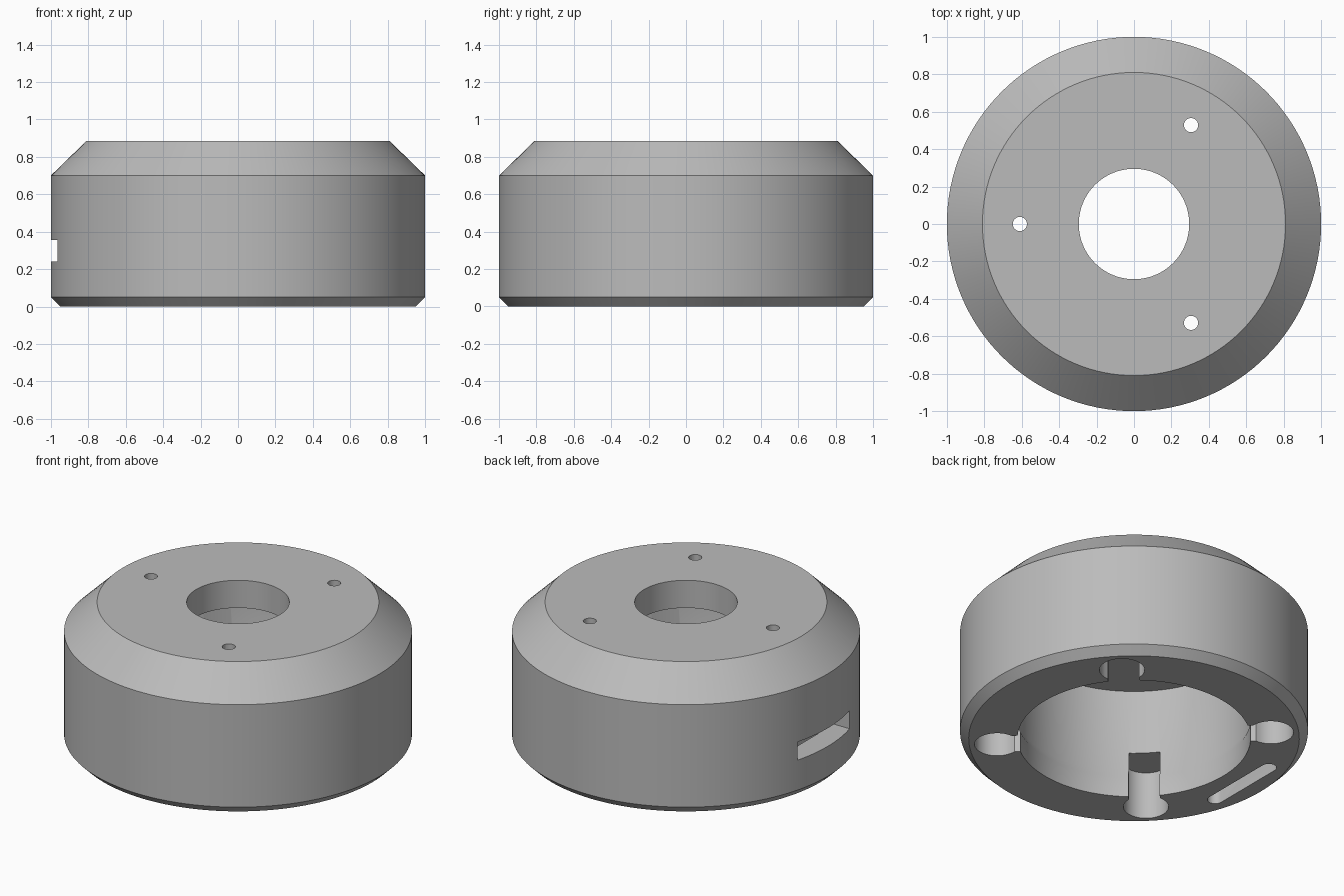
import bpy, bmesh
from math import cos, sin, pi, radians

if "Cube" in bpy.data.objects:
    bpy.data.objects.remove(bpy.data.objects["Cube"], do_unlink=True)

grey = bpy.data.materials.new("plain grey")
grey.use_nodes = True
GREY = (0.5, 0.5, 0.5, 1)
grey.diffuse_color = GREY
grey.node_tree.nodes["Principled BSDF"].inputs["Base Color"].default_value = GREY


def finish(bm, name):
    bmesh.ops.recalc_face_normals(bm, faces=bm.faces)
    mesh = bpy.data.meshes.new(name)
    bm.to_mesh(mesh)
    bm.free()
    mesh.materials.append(grey)
    obj = bpy.data.objects.new(name, mesh)
    bpy.context.collection.objects.link(obj)
    return obj


def revolve(name, profile, sides):
    """Closed ring swept from an (r, z) profile."""
    bm = bmesh.new()
    rings = [[bm.verts.new((r * cos(2 * pi * i / sides), r * sin(2 * pi * i / sides), z))
              for i in range(sides)] for r, z in profile]
    for a, b in zip(rings, rings[1:] + rings[:1]):
        for i in range(sides):
            j = (i + 1) % sides
            bm.faces.new((a[i], a[j], b[j], b[i]))
    return finish(bm, name)


def prism(name, outline, z0, z1, turn=0):
    """Upright prism from an outline, turned about the z axis."""
    bm = bmesh.new()
    c, s = cos(turn), sin(turn)
    face = bm.faces.new([bm.verts.new((x * c - y * s, x * s + y * c, z0)) for x, y in outline])
    top = bmesh.ops.extrude_face_region(bm, geom=[face])["geom"]
    bmesh.ops.translate(bm, vec=(0, 0, z1 - z0),
                        verts=[v for v in top if isinstance(v, bmesh.types.BMVert)])
    return finish(bm, name)


def arc(cx, cy, r, a0, a1, n):
    return [(cx + r * cos(radians(a0 + (a1 - a0) * i / n)),
             cy + r * sin(radians(a0 + (a1 - a0) * i / n))) for i in range(n + 1)]


# Housing: chamfered shell with stepped bore and a top opening
housing = revolve("housing", [
    (0.95, 0), (1, 0.05), (1, 0.70), (0.81, 0.885), (0.295, 0.885),
    (0.295, 0.71), (0.69, 0.71), (0.69, 0.18), (0.67, 0.13), (0.67, 0)], 128)

cutters = []

# Three screw holes through the top plate
for k in range(3):
    cutters.append(prism("screw_hole_cutter", arc(0.61, 0, 0.038, 0, 345, 23),
                         0.6, 1, radians(60 + 120 * k)))

# Four round-ended mounting grooves with flared necks opening into the bore
neck = arc(0.64, 0.19, 0.1, 270, 345, 6)
groove = ([(x, -y) for x, y in neck[::-1]] + arc(0.79, 0, 0.13, -135, 135, 24)
          + neck)
groove = ([(0.6, -0.09), (0.68, -0.09)] + arc(0.79, 0, 0.13, -136, 136, 24)
          + [(0.68, 0.09), (0.6, 0.09)])
for k in range(4):
    cutters.append(prism("groove_cutter", groove, -0.1, 0.3, radians(45 + 90 * k)))

# Stadium pocket in the underside, on the right flank
pocket = arc(-0.81, 0.24, 0.045, 0, 180, 10) + arc(-0.81, -0.24, 0.045, 180, 360, 10)
cutters.append(prism("pocket_cutter", pocket, -0.1, 0.36))

# Side window running into the pocket
window = [(-1.1, -0.26), (-0.80, -0.26), (-0.80, 0.26), (-1.1, 0.26)]
cutters.append(prism("window_cutter", window, 0.24, 0.355))

bpy.context.view_layer.objects.active = housing
housing.select_set(True)
for cutter in cutters:
    cut = housing.modifiers.new("cut", "BOOLEAN")
    cut.operation = "DIFFERENCE"
    cut.solver = "EXACT"
    cut.object = cutter
    bpy.ops.object.modifier_apply(modifier=cut.name)
    bpy.data.objects.remove(cutter, do_unlink=True)

bpy.ops.object.shade_smooth_by_angle(angle=radians(30))
